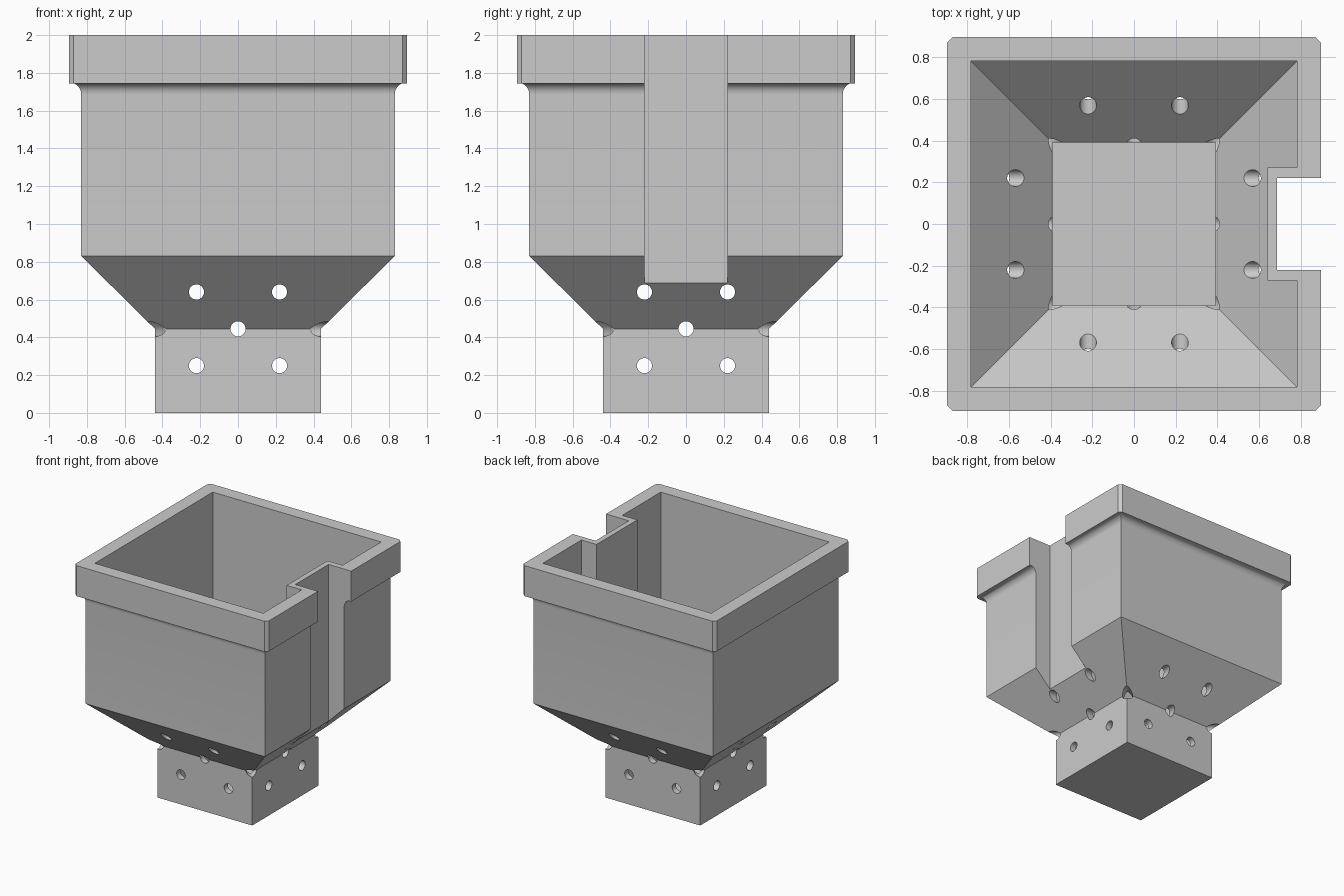
import bpy, bmesh, math
from mathutils import Matrix

if "Cube" in bpy.data.objects:
    bpy.data.objects.remove(bpy.data.objects["Cube"])

WALL = 0.05
HOLE_R = 0.04


def new_object(name, bm):
    bmesh.ops.recalc_face_normals(bm, faces=bm.faces)
    mesh = bpy.data.meshes.new(name)
    bm.to_mesh(mesh)
    bm.free()
    ob = bpy.data.objects.new(name, mesh)
    bpy.context.collection.objects.link(ob)
    return ob


def square_loft(name, profile):
    """Stack of square loops (z, half width, corner chamfer)."""
    bm = bmesh.new()
    loops = []
    for z, h, c in profile:
        k = h - c
        pts = [(h, -k), (h, k), (k, h), (-k, h), (-h, k), (-h, -k), (-k, -h), (k, -h)]
        loops.append([bm.verts.new((x, y, z)) for x, y in pts])
    for a, b in zip(loops, loops[1:]):
        for i in range(8):
            j = (i + 1) % 8
            bm.faces.new((a[i], a[j], b[j], b[i]))
    bm.faces.new(loops[0][::-1])
    bm.faces.new(loops[-1])
    bmesh.ops.remove_doubles(bm, verts=bm.verts, dist=0.0001)
    return new_object(name, bm)


def box(name, lo, hi):
    bm = bmesh.new()
    size = [b - a for a, b in zip(lo, hi)]
    mid = [(a + b) / 2 for a, b in zip(lo, hi)]
    bmesh.ops.create_cube(bm, size=1, matrix=Matrix.Translation(mid) @ Matrix.Diagonal((*size, 1)))
    return new_object(name, bm)


def rod(angle, offset, z):
    """Horizontal drill: along y, shifted in x, then turned about z."""
    bm = bmesh.new()
    m = (Matrix.Rotation(angle, 4, 'Z') @ Matrix.Translation((offset, 0, z))
         @ Matrix.Rotation(math.pi / 2, 4, 'X'))
    bmesh.ops.create_cone(bm, cap_ends=True, segments=32, radius1=HOLE_R,
                          radius2=HOLE_R, depth=3, matrix=m)
    return new_object("drill", bm)


def cut(target, cutter):
    mod = target.modifiers.new("cut", 'BOOLEAN')
    mod.operation = 'DIFFERENCE'
    mod.solver = 'EXACT'
    mod.object = cutter
    bpy.context.view_layer.objects.active = target
    bpy.ops.object.modifier_apply(modifier=mod.name)
    bpy.data.objects.remove(cutter)


# outer shell: foot, sloped funnel, straight walls, concave fillet, rim
fillet = []
for i in range(9):
    a = math.radians(90 * i / 8)
    fillet.append((1.685 + 0.06 * math.sin(a), 0.88 - 0.05 * math.cos(a), 0))
pot = square_loft("planter_pot", [(0, 0.44, 0), (0.445, 0.44, 0), (0.83, 0.83, 0)]
                  + fillet + [(1.745, 0.895, 0.025), (2.0, 0.895, 0.025)])

# hollow inside, leaving a wall around the side channel
cavity = square_loft("cavity", [(WALL, 0.39, 0), (0.465, 0.39, 0), (0.85, 0.78, 0), (2.2, 0.78, 0)])
cut(cavity, box("channel_wall", (0.64, -0.27, 0.3), (1.2, 0.27, 2.4)))
cut(pot, cavity)

# channel down the right side
cut(pot, box("channel", (0.685, -0.22, 0.5), (1.2, 0.22, 2.4)))

# drainage holes through both axes, and diagonally through the corners
for turn in (0, math.pi / 2):
    for x, z in ((-0.22, 0.25), (0.22, 0.25), (-0.22, 0.64), (0.22, 0.64), (0, 0.445)):
        cut(pot, rod(turn, x, z))
    cut(pot, rod(turn + math.pi / 4, 0, 0.445))

# plain grey material
grey = bpy.data.materials.new("plain_grey")
grey.diffuse_color = (0.6, 0.6, 0.6, 1)
grey.use_nodes = True
grey.node_tree.nodes["Principled BSDF"].inputs["Base Color"].default_value = grey.diffuse_color
pot.data.materials.clear()
pot.data.materials.append(grey)
for p in pot.data.polygons:
    p.material_index = 0

bpy.ops.object.select_all(action='DESELECT')
pot.select_set(True)
bpy.context.view_layer.objects.active = pot
bpy.ops.object.shade_smooth_by_angle(angle=math.radians(30))
